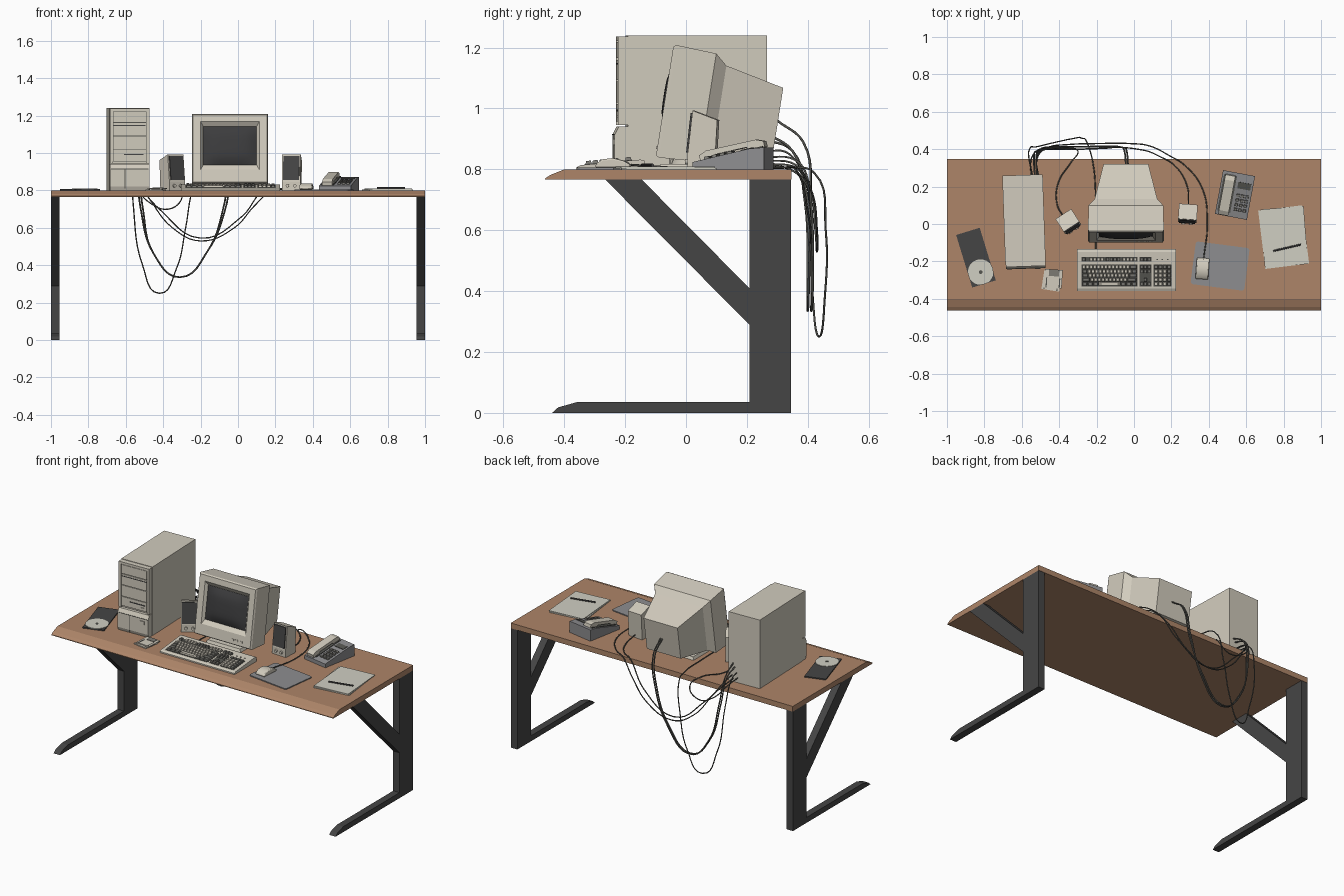
import bpy, bmesh, math
from mathutils import Matrix, Vector

if "Cube" in bpy.data.objects:
    bpy.data.objects.remove(bpy.data.objects["Cube"])

def mat(name, r, g, b):
    m = bpy.data.materials.new(name)
    m.diffuse_color = (r, g, b, 1)
    m.use_nodes = True
    m.node_tree.nodes["Principled BSDF"].inputs["Base Color"].default_value = m.diffuse_color
    return m

WOOD = mat("wood", .42, .235, .14)
METAL = mat("dark metal", .06, .06, .06)
BEIGE = mat("beige plastic", .64, .60, .51)
GLASS = mat("screen black", .045, .045, .047)
GREY = mat("grey plastic", .27, .27, .28)
KEYGREY = mat("key grey", .20, .195, .175)
CABLE = mat("cable grey", .09, .09, .08)
PAPER = mat("paper", .63, .62, .54)
TOP = .80  # desk surface height

def at(x, y, z=0, rz=0, rx=0):
    return (Matrix.Translation((x, y, z)) @ Matrix.Rotation(math.radians(rz), 4, 'Z')
            @ Matrix.Rotation(math.radians(rx), 4, 'X'))

def finish(name, bm, m, M=Matrix(), bevel=0, seg=1, smooth=False):
    bmesh.ops.recalc_face_normals(bm, faces=bm.faces)
    me = bpy.data.meshes.new(name)
    bm.to_mesh(me); bm.free()
    me.materials.append(m)
    ob = bpy.data.objects.new(name, me)
    bpy.context.collection.objects.link(ob)
    ob.matrix_world = M
    if bevel:
        b = ob.modifiers.new("bevel", 'BEVEL')
        b.width, b.segments = bevel, seg
    if smooth:
        bpy.context.view_layer.objects.active = ob
        ob.select_set(True)
        bpy.ops.object.shade_smooth_by_angle(angle=math.radians(40))
        ob.select_set(False)
    return ob

def loft(bm, rings):
    """Join equal rings of points with quads and cap both ends."""
    vs = [[bm.verts.new(p) for p in r] for r in rings]
    n = len(vs[0])
    for a, b in zip(vs, vs[1:]):
        for i in range(n):
            bm.faces.new((a[i], a[(i + 1) % n], b[(i + 1) % n], b[i]))
    bm.faces.new(vs[0]); bm.faces.new(vs[-1])

def boxes(name, lst, m, M=Matrix(), taper=1.0, **kw):
    """Boxes given as (x0, x1, y0, y1, z0, z1); the top may shrink."""
    bm = bmesh.new()
    for x0, x1, y0, y1, z0, z1 in lst:
        cx, cy, hx, hy = (x0 + x1) / 2, (y0 + y1) / 2, (x1 - x0) / 2, (y1 - y0) / 2
        loft(bm, [[(cx + sx * hx * t, cy + sy * hy * t, z)
                   for sx, sy in ((-1, -1), (1, -1), (1, 1), (-1, 1))]
                  for z, t in ((z0, 1), (z1, taper))])
    return finish(name, bm, m, M, **kw)

def prism(name, prof, x0, x1, m, M=Matrix(), **kw):
    bm = bmesh.new()
    loft(bm, [[(x, y, z) for y, z in prof] for x in (x0, x1)])
    return finish(name, bm, m, M, **kw)

def disc(name, r, h, m, M, n=32, r2=None):
    bm = bmesh.new()
    bmesh.ops.create_cone(bm, cap_ends=True, segments=n, radius1=r,
                          radius2=r if r2 is None else r2, depth=h)
    return finish(name, bm, m, M, smooth=True)

def cable(name, pts, r=.0035):
    cu = bpy.data.curves.new(name, 'CURVE')
    cu.dimensions, cu.bevel_depth, cu.bevel_resolution, cu.resolution_u = '3D', r, 1, 6
    s = cu.splines.new('BEZIER')
    s.bezier_points.add(len(pts) - 1)
    for b, p in zip(s.bezier_points, pts):
        b.co = p
        b.handle_left_type = b.handle_right_type = 'AUTO'
    cu.materials.append(CABLE)
    bpy.context.collection.objects.link(bpy.data.objects.new(name, cu))

# desk
prism("desk_top", [(-.463, .766), (-.463, .77), (-.445, .782), (-.40, TOP), (.347, TOP), (.347, .766)],
      -1, 1, WOOD)
for side, x0, x1 in (("left", -1, -.955), ("right", .955, 1)):
    prism(side + "_leg", [(-.44, 0), (-.42, .018), (-.36, .035), (.208, .035), (.208, .29), (-.265, .766),
                          (-.145, .766), (.208, .41), (.208, .766), (.345, .766), (.345, 0)], x0, x1, METAL)

# computer tower
T = at(-.588, .02, 0, 2)
boxes("tower_case", [(-.108, .108, -.215, .242, TOP, 1.24)], BEIGE, T)
boxes("tower_upper_bezel", [(-.106, .106, -.235, -.215, .945, 1.237), (-.106, -.09, -.247, -.235, .945, 1.237),
      (.09, .106, -.247, -.235, .945, 1.237), (-.09, .09, -.247, -.235, 1.222, 1.237)], BEIGE, T)
boxes("tower_bay_gap", [(-.09, .09, -.239, -.235, .955, 1.222)], CABLE, T)
boxes("tower_bay_covers", [(-.087, .087, -.245, -.239, a, b) for a, b in
      ((1.165, 1.219), (1.093, 1.160), (1.020, 1.088), (.957, 1.015))], BEIGE, T)
boxes("tower_drive_slot", [(-.03, .075, -.247, -.244, .99, .996), (-.085, .085, -.247, -.244, 1.145, 1.149)], METAL, T)
boxes("tower_drive_button", [(.05, .07, -.249, -.244, .968, .978)], BEIGE, T)
prism("tower_lower_bezel", [(-.215, TOP), (-.25, TOP), (-.258, .82), (-.258, .915), (-.245, .94), (-.215, .94)],
      -.106, .106, BEIGE, T)
boxes("tower_bezel_groove", [(-.027, -.023, -.2595, -.25, .81, .915), (-.1, .1, -.2595, -.25, .913, .916)], CABLE, T)
boxes("tower_power_button", [(.05, .08, -.263, -.255, .88, .9)], BEIGE, T)

# monitor: lofted along its tilted depth axis
M = at(-.043, -.07, 1.025, 0, -9)
def ring(d, w, t, b):
    return [(-w, d, b), (w, d, b), (w, d, t), (-w, d, t)]
bm = bmesh.new()
loft(bm, [ring(.018, .143, .122, -.088), ring(0, .157, .145, -.115), ring(0, .197, .181, -.181),
          ring(.01, .203, .187, -.187), ring(.143, .2, .18, -.18), ring(.182, .168, .146, -.15),
          ring(.378, .12, .103, -.108)])
finish("monitor_housing", bm, BEIGE, M)
bm = bmesh.new()
bmesh.ops.create_grid(bm, x_segments=10, y_segments=8, size=1)
for v in bm.verts:
    x, y = v.co.x, v.co.y
    v.co = (x * .143, .016 - .022 * (1 - x ** 4) * (1 - y ** 4), .017 + y * .105)
for f in bm.faces:
    f.smooth = True
scr = finish("monitor_screen", bm, GLASS, M)
boxes("monitor_buttons", [(x, x + .02, -.004, .002, -.16, -.15) for x in (.06, .09, .12)], BEIGE, M)
boxes("monitor_stand_plate", [(-.165, .08, -.09, .16, TOP, .818)], BEIGE, taper=.94)
disc("monitor_swivel", .11, .05, BEIGE, at(-.043, .06, .84), 32, .09)

# keyboard
K = at(-.04, -.245, .823, 0, 5.2)
prism("keyboard_body", [(-.357, TOP), (-.357, .808), (-.345, .814), (-.15, .832), (-.135, .828), (-.135, TOP)],
      -.305, .225, BEIGE)
U = .0196
wells = [(-.24, .058, -.089, .028), (.07, .133, -.089, .028), (.145, .241, -.089, .028),
         (-.24, .058, .044, .068), (.07, .133, .044, .068)]
boxes("keyboard_wells", [(a, b, c, d, -.001, .0025) for a, b, c, d in wells], CABLE, K)
light, dark = [], []
def key(x, y, w=1, h=1, grey=False):
    (dark if grey else light).append((x + .0012, x + w * U - .0012, y + .0012, y + h * .0226 - .0012, .001, .012))
rows = [[1] * 13 + [2], [1.5] + [1] * 12 + [1.5], [1.75] + [1] * 11 + [2.25],
        [2.25] + [1] * 10 + [2.75], [1.5] * 3 + [6] + [1.5] * 3]
for r, row in enumerate(rows):
    x, y = -.238, .0042 - r * .0226
    for w in row:
        key(x, y, w, 1, 1 < w < 6)
        x += w * U
    for c in range(3):
        if r in (0, 1, 4) or (r == 3 and c == 1):
            key(.072 + c * U, y, 1, 1, True)
    for c in range(4):
        key(.147 + c * .023, y, 1.15, 1, c == 3 or r == 0)
for i, c in enumerate((0, 2, 3, 4, 5, 6.5, 7.5, 8.5, 9.5, 11, 12, 13, 14)):
    key(-.238 + c * U, .045, 1, 1, i == 0 or 5 <= i <= 8)
for c in range(3):
    key(.072 + c * U, .045, 1, 1, True)
boxes("keyboard_light_keys", light, BEIGE, K, taper=.78)
boxes("keyboard_grey_keys", dark, KEYGREY, K, taper=.78)
boxes("keyboard_status_lights", [(.16 + i * .028, .168 + i * .028, .053, .058, 0, .003) for i in range(3)], CABLE, K)

# speakers
for side, S in (("left", at(-.353, .015, 0, 33)), ("right", at(.288, .06, 0, -4))):
    prism(side + "_speaker", [(-.052, TOP), (-.052, .845), (-.035, .993), (.046, .962), (.037, TOP)],
          -.05, .05, BEIGE, S)
    prism(side + "_speaker_grille", [(-.0515, .855), (-.057, .855), (-.042, .985), (-.0365, .985)],
          -.043, .043, METAL, S)
    for x in (-.02, .02):
        disc(side + "_speaker_knob", .009, .012, BEIGE, S @ at(x, -.056, .825, 0, 90), 12)

# telephone
P = at(.54, .155, 0, -10.6)
prism("phone_body", [(-.119, TOP), (-.119, .824), (.07, .868), (.119, .872), (.119, TOP)], -.087, .087, GREY, P)
Q = P @ at(0, -.01, .849, 0, 12.3)
boxes("phone_cradle", [(-.078, -.008, -.09, .11, 0, .004)], CABLE, Q)
prism("phone_handset", [(-.105, 0), (-.105, .02), (-.08, .03), (.09, .03), (.115, .02), (.115, 0), (.065, 0),
                        (.055, .012), (-.05, .012), (-.06, 0)], -.07, -.016, BEIGE, Q)
boxes("phone_keypad", [(.008 + c * .024, .025 + c * .024, -.075 + r * .026, -.058 + r * .026, 0, .008)
                       for r in range(4) for c in range(3)], KEYGREY, Q, taper=.85)
boxes("phone_display", [(.005, .075, .05, .085, 0, .004)], CABLE, Q)

# mouse and its pad
pad = at(.46, -.225, 0, -7.4)
bm = bmesh.new()
loft(bm, [[(sx * .13 + .015 * math.cos(a), sy * .1 + .015 * math.sin(a), z)
           for sx, sy, q in ((1, 1, 0), (-1, 1, 1), (-1, -1, 2), (1, -1, 3))
           for a in [(q + k / 4) * math.pi / 2 for k in range(5)]] for z in (TOP, .806)])
finish("mouse_pad", bm, GREY, pad)
R = at(.366, -.238, .806, -4)
prism("mouse_body", [(-.058, 0), (-.056, .012), (-.035, .027), (0, .031), (.035, .022), (.056, .01), (.056, 0)],
      -.034, .034, BEIGE, R, bevel=.007, seg=2, smooth=True)
boxes("mouse_button_gap", [(-.001, .001, .012, .05, .006, .0165)], CABLE, R)

# note paper and pen
boxes("lower_sheets", [(-.118, .118, -.157, .157, TOP, .805)], PAPER, at(.80, -.07, 0, 7))
boxes("upper_sheets", [(-.116, .116, -.155, .155, .805, .809)], PAPER, at(.803, -.068, 0, 4.5))
disc("pen", .005, .152, METAL, at(.819, -.127, .814, 13) @ Matrix.Rotation(math.pi / 2, 4, 'Y'), 8)

# disc case with a disc on it
C = at(-.845, -.18, 0, 17)
boxes("disc_case", [(-.066, .066, -.147, .147, TOP, .807)], METAL, C)
disc("compact_disc", .068, .003, PAPER, at(-.82, -.257, .8085), 40)
disc("compact_disc_hub", .010, .002, CABLE, at(-.82, -.257, .8105), 16)

# floppy disks
for i, (x, y, rz) in enumerate(((-.44, -.305, -9), (-.432, -.293, -4))):
    F = at(x, y, TOP + i * .007, rz)
    boxes("floppy_disk", [(-.048, .048, -.05, .05, 0, .006)], BEIGE, F)
    boxes("floppy_shutter", [(-.025, .03, .014, .05, .005, .008)], KEYGREY, F)
    boxes("floppy_label_edge", [(-.038, -.032, -.048, .005, .005, .007), (.032, .038, -.048, .005, .005, .007)], CABLE, F)

# cables sagging behind the desk
cable("keyboard_cable", [(-.54, .25, .86), (-.56, .34, .85), (-.558, .40, .70), (-.51, .415, .40), (-.42, .437, .25),
      (-.33, .456, .38), (-.28, .459, .60), (-.245, .42, .79), (-.22, .33, .806), (-.205, .15, .805), (-.205, -.14, .81)])
for i, n in enumerate(("monitor_power_cable", "monitor_video_cable")):
    o = i * .012
    cable(n, [(-.53 + o, .25, .90 + 2 * o), (-.535 + o, .35, .86), (-.52 + o, .39, .70), (-.45, .40 + o, .46),
          (-.31, .40 + o, .336), (-.16, .405 + o, .48), (-.08 + o, .41, .70), (-.05 + o, .385, .89),
          (-.043 + o, .30, .96)], .0045)
cable("mouse_cable", [(-.51, .25, .84), (-.52, .36, .83), (-.47, .405, .75), (-.35, .425, .60), (-.20, .43, .53),
      (-.02, .43, .60), (.09, .415, .72), (.19, .365, .804), (.27, .315, .805), (.365, .19, .804), (.392, 0, .804),
      (.373, -.18, .815)])
cable("left_speaker_cable", [(-.55, .25, .83), (-.545, .36, .815), (-.48, .40, .74), (-.37, .405, .70),
      (-.30, .39, .76), (-.34, .325, .806), (-.405, .22, .804), (-.41, .1, .804), (-.38, .045, .82)])
cable("right_speaker_cable", [(-.52, .25, .82), (-.51, .37, .80), (-.42, .405, .70), (-.20, .412, .545),
      (.02, .40, .66), (.14, .36, .80), (.22, .31, .805), (.285, .20, .804), (.292, .09, .82)])
